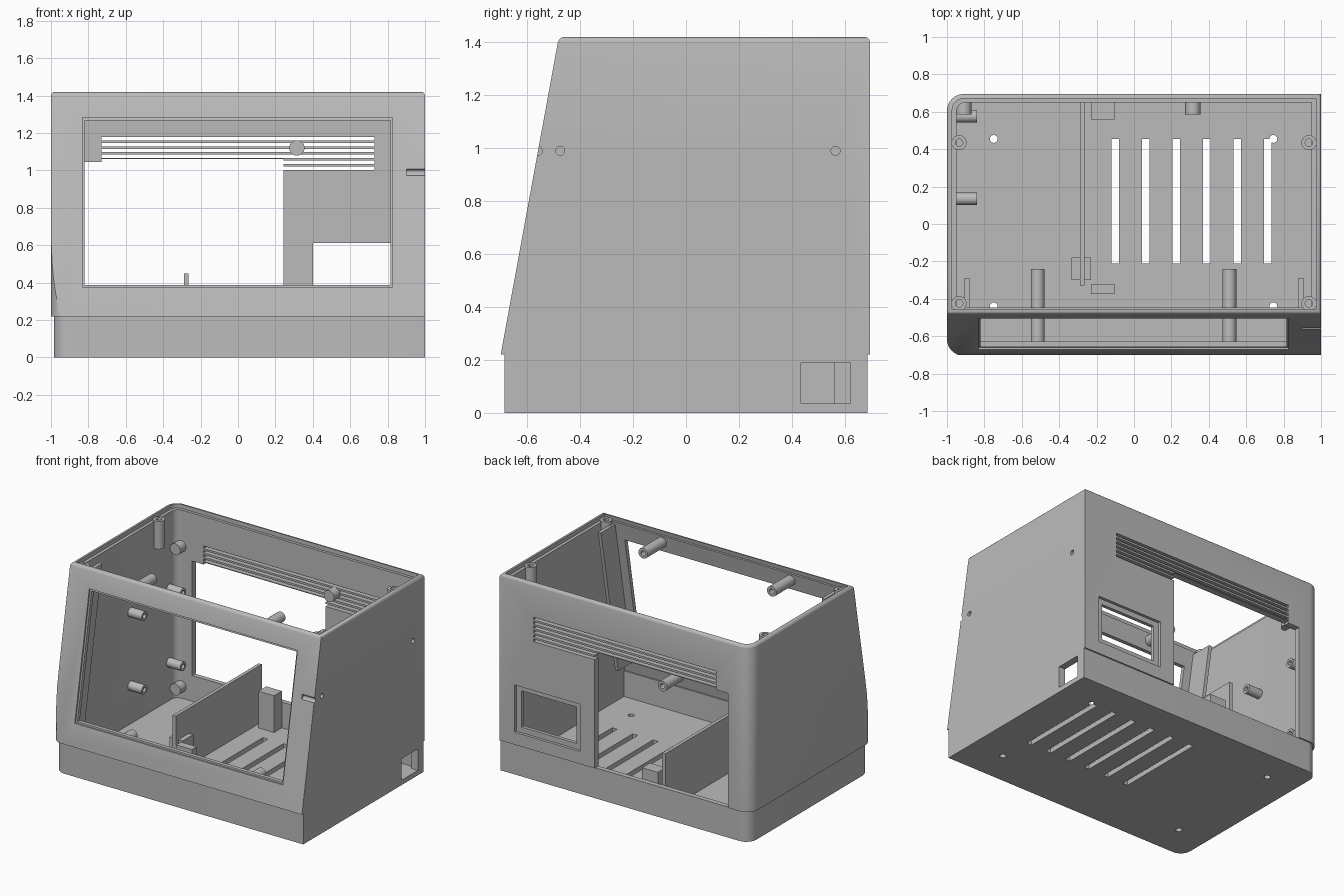
import bpy, bmesh
from math import pi, sin, cos
from mathutils import Vector, Matrix

if "Cube" in bpy.data.objects:
    bpy.data.objects.remove(bpy.data.objects["Cube"], do_unlink=True)

grey = bpy.data.materials.new("light_grey")
grey.use_nodes = True
grey.diffuse_color = (0.5, 0.5, 0.5, 1)
grey.node_tree.nodes["Principled BSDF"].inputs["Base Color"].default_value = (0.5, 0.5, 0.5, 1)

LEAN = 0.183   # backward lean of the front panel per unit of height
SEAM = 0.22    # height of the joint between base and shell
TOP = 1.42


def front_y(z):
    return -0.7 + LEAN * (z - SEAM)


def finish(bm, name):
    bmesh.ops.recalc_face_normals(bm, faces=bm.faces)
    me = bpy.data.meshes.new(name)
    bm.to_mesh(me)
    bm.free()
    me.materials.append(grey)
    ob = bpy.data.objects.new(name, me)
    bpy.context.collection.objects.link(ob)
    return ob


def box(name, x, y, z, leaning=False):
    """Box from (min, max) pairs; a leaning box measures y from the front panel."""
    bm = bmesh.new()
    bmesh.ops.create_cube(bm, size=1)
    for v in bm.verts:
        p = [r[0] if c < 0 else r[1] for r, c in zip((x, y, z), v.co)]
        if leaning:
            p[1] += front_y(p[2])
        v.co = p
    return finish(bm, name)


def prism(name, x, y, z, radius, lean=None, bevel=0):
    """Upright prism with its two -x corners rounded and the front optionally cut at the lean."""
    bm = bmesh.new()
    pts = [(x[1], y[0]), (x[1], y[1])]
    for cy, start in ((y[1] - radius, pi / 2), (y[0] + radius, pi)):
        for i in range(9):
            a = start + i * pi / 16
            pts.append((x[0] + radius + radius * cos(a), cy + radius * sin(a)))
    face = bm.faces.new([bm.verts.new((px, py, z[0])) for px, py in pts])
    ext = bmesh.ops.extrude_face_region(bm, geom=[face])
    new = [g for g in ext["geom"] if isinstance(g, bmesh.types.BMVert)]
    bmesh.ops.translate(bm, verts=new, vec=(0, 0, z[1] - z[0]))
    if lean is not None:
        cut = bmesh.ops.bisect_plane(
            bm, geom=bm.verts[:] + bm.edges[:] + bm.faces[:], clear_outer=True,
            plane_co=(0, -0.7 + lean, SEAM), plane_no=(0, -1, LEAN))
        edges = [g for g in cut["geom_cut"] if isinstance(g, bmesh.types.BMEdge)]
        bmesh.ops.holes_fill(bm, edges=edges, sides=0)
    bmesh.ops.recalc_face_normals(bm, faces=bm.faces)
    if bevel:
        rim = [e for e in bm.edges if all(abs(v.co.z - z[1]) < 1e-5 for v in e.verts)]
        bmesh.ops.bevel(bm, geom=rim, offset=bevel, segments=3, profile=0.5, affect='EDGES')
    return finish(bm, name)


def tube(name, start, axis, length, r, bore=0.5):
    """Round post growing from start along axis, with a blind hole in its free end."""
    bm = bmesh.new()
    bmesh.ops.create_cone(bm, cap_ends=True, segments=24, radius1=r, radius2=r, depth=length)
    if bore:
        cap = max(bm.faces, key=lambda f: f.calc_center_median().z)
        bmesh.ops.inset_individual(bm, faces=[cap], thickness=r * (1 - bore))
        inner = bmesh.ops.extrude_discrete_faces(bm, faces=[cap])["faces"][0]
        bmesh.ops.translate(bm, verts=inner.verts, vec=(0, 0, -length * 0.6))
    d = Vector(axis).normalized()
    rot = Vector((0, 0, 1)).rotation_difference(d).to_matrix().to_4x4()
    bm.transform(Matrix.Translation(Vector(start) + d * length / 2) @ rot)
    return finish(bm, name)


def carve(target, cutter):
    """Cut one solid out of another and discard the cutter."""
    mod = target.modifiers.new("cut", 'BOOLEAN')
    mod.operation = 'DIFFERENCE'
    mod.solver = 'EXACT'
    mod.object = cutter
    bpy.context.view_layer.objects.active = target
    bpy.ops.object.modifier_apply(modifier=mod.name)
    bpy.data.objects.remove(cutter, do_unlink=True)


def smooth(ob):
    bpy.ops.object.select_all(action='DESELECT')
    ob.select_set(True)
    bpy.context.view_layer.objects.active = ob
    bpy.ops.object.shade_smooth_by_angle(angle=0.6)


# Base tray
base = prism("base_tray", (-0.985, 1), (-0.685, 0.685), (0, SEAM), 0.08)
carve(base, prism("c", (-0.95, 0.95), (-0.65, 0.65), (0.035, 0.4), 0.05))
for i in range(6):  # floor vents
    x = -0.1 + i * 0.163
    carve(base, box("c", (x - 0.02, x + 0.02), (-0.21, 0.455), (-0.1, 0.1)))
for x in (-0.75, 0.745):  # floor screw holes
    for y in (-0.44, 0.455):
        carve(base, tube("c", (x, y, -0.1), (0, 0, 1), 0.2, 0.021, 0))
carve(base, box("c", (0.9, 1.1), (0.435, 0.62), (0.035, 0.19)))
carve(base, tube("c", (0.9, -0.475, 0.12), (1, 0, 0), 0.2, 0.017, 0))

# Upper shell, open at the top
shell = prism("upper_shell", (-1, 1), (-0.705, 0.695), (SEAM, TOP), 0.09, lean=0, bevel=0.02)
carve(shell, prism("c", (-0.95, 0.95), (-0.8, 0.65), (0.1, 1.6), 0.05, lean=0.04))
carve(shell, prism("c", (-0.972, 0.972), (-0.8, 0.67), (1.39, 1.6), 0.06, lean=0.024))

# Screen opening with a shallow surrounding step
carve(shell, box("c", (-0.832, 0.827), (-0.1, 0.012), (0.377, 1.283), True))
carve(shell, box("c", (-0.82, 0.815), (-0.1, 0.15), (0.387, 1.268), True))

# Rear vents, rear access opening and framed window
for i in range(6):
    z = 1.012 + i * 0.0315
    carve(shell, box("c", (-0.73, 0.73), (0.55, 0.8), (z - 0.009, z + 0.009)))
carve(shell, box("c", (-0.82, 0.243), (0.55, 0.8), (0.1, 1.045)))
carve(shell, box("c", (-0.73, 0.243), (0.55, 0.8), (0.9, 1.06)))
carve(shell, box("c", (0.36, 0.88), (0.675, 0.8), (0.31, 0.65)))
carve(shell, box("c", (0.4, 0.84), (0.55, 0.8), (0.35, 0.612)))

# Screw holes in the flat side
for y, z, r in ((-0.015, 0.555, 0.017), (0.565, 0.99, 0.017), (0.565, 0.555, 0.021),
                (0.565, 0.33, 0.017), (-0.475, 0.99, 0.017), (-0.56, 0.99, 0.017)):
    carve(shell, tube("c", (0.9, y, z), (1, 0, 0), 0.2, r, 0))

# Divider and small holders on the floor
box("divider", (-0.29, -0.265), (-0.33, 0.65), (0.035, 0.45))
box("rear_block", (-0.23, -0.105), (0.56, 0.65), (0.035, 0.3))
box("front_block", (-0.23, -0.105), (-0.375, -0.32), (0.035, 0.27))
holder = box("divider_holder", (-0.335, -0.23), (-0.3, -0.18), (0.035, 0.27))
carve(holder, box("c", (-0.29, -0.265), (-0.4, 0), (0, 0.5)))

# Gussets behind the front panel
for side, x in (("right", -0.905), ("left", 0.88)):
    box(side + "_gusset", (x, x + 0.025), (0.03, 0.2), (0.3, 1.37), True)

posts = []
# Lid posts in the top corners
for x in (-0.935, 0.935):
    for y in (-0.425, 0.435):
        posts.append(tube("lid_post", (x, y, 1.2), (0, 0, 1), 0.2, 0.04))
# Board posts on the rounded side
for y in (0.135, 0.575):
    for z in (0.31, 0.84):
        posts.append(tube("board_post", (-0.96, y, z), (1, 0, 0), 0.12, 0.033))
# Screen posts behind the front panel
for x in (-0.515, 0.51):
    posts.append(tube("upper_screen_post", (x, -0.475, 1.34), (0, 1, 0), 0.235, 0.037))
    posts.append(tube("lower_screen_post", (x, -0.665, 0.3), (0, 1, 0), 0.205, 0.037))
# Rear panel posts
for x, z in ((-0.91, 1.13), (-0.91, 0.12), (0.315, 1.12)):
    posts.append(tube("rear_post", (x, 0.66, z), (0, -1, 0), 0.075, 0.041, 0))

for ob in [base, shell] + posts:
    smooth(ob)
